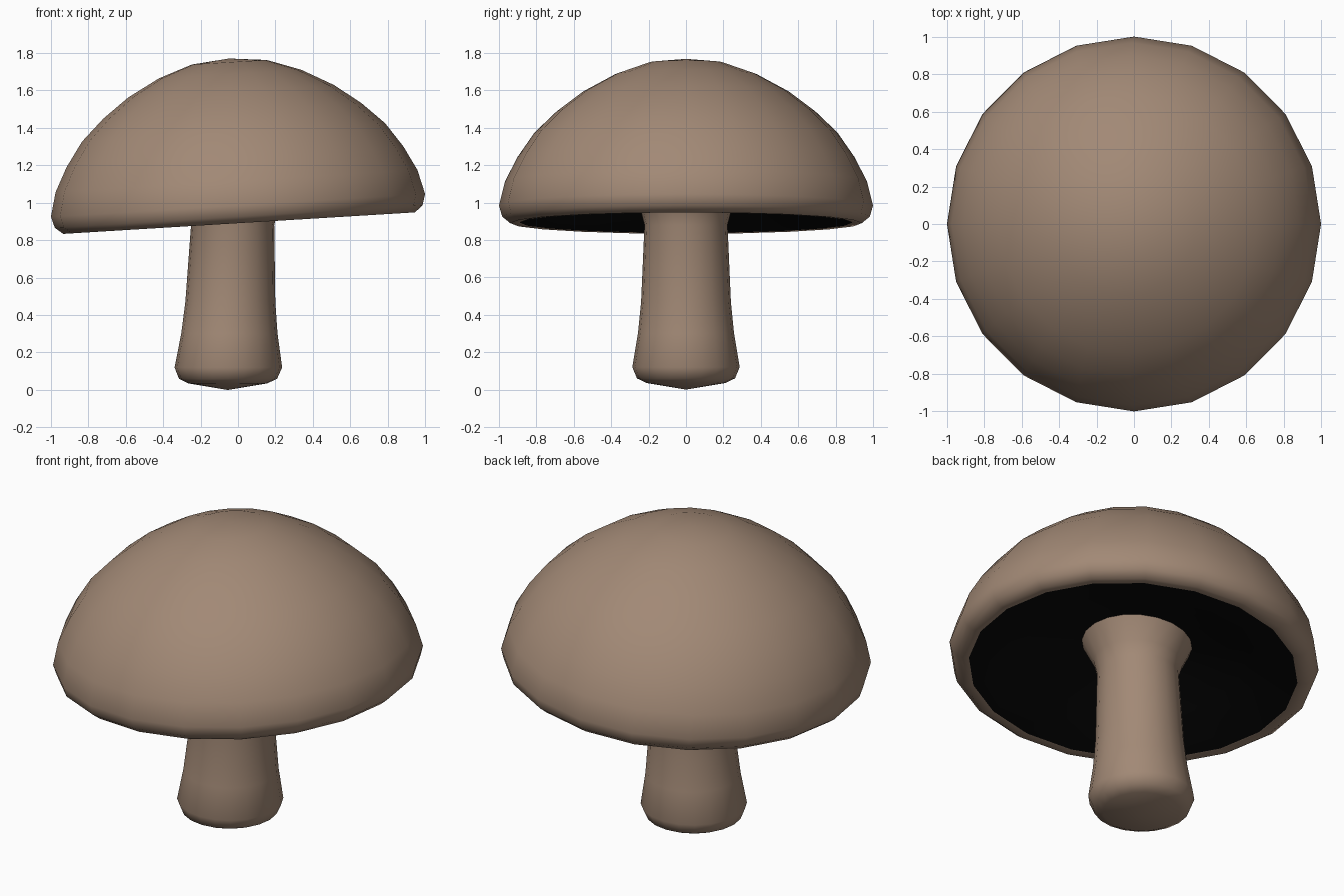
import bpy, bmesh, math
from mathutils import Matrix

if "Cube" in bpy.data.objects:
    bpy.data.objects.remove(bpy.data.objects["Cube"])

SIDES = 20
TILT = Matrix.Rotation(math.radians(-3.5), 3, 'Y')


def material(name, color):
    m = bpy.data.materials.new(name)
    m.diffuse_color = (*color, 1)
    m.use_nodes = True
    m.node_tree.nodes["Principled BSDF"].inputs["Base Color"].default_value = m.diffuse_color
    return m


brown = material("brown_skin", (0.36, 0.25, 0.18))
black = material("dark_underside", (0.003, 0.003, 0.003))


def lathe(name, profile, mats, dark_rows=0):
    """Spin (radius, z) points, listed bottom to top; radius 0 makes a pole."""
    bm = bmesh.new()
    rings = []
    for r, z in profile:
        if r == 0:
            rings.append([bm.verts.new((0, 0, z))] * SIDES)
        else:
            rings.append([bm.verts.new((r * math.cos(2 * math.pi * i / SIDES),
                                        r * math.sin(2 * math.pi * i / SIDES), z))
                          for i in range(SIDES)])
    for row, (a, b) in enumerate(zip(rings, rings[1:])):
        for i in range(SIDES):
            j = (i + 1) % SIDES
            f = bm.faces.new(list(dict.fromkeys((a[i], a[j], b[j], b[i]))))
            f.material_index = 1 if row < dark_rows else 0
    me = bpy.data.meshes.new(name)
    bm.to_mesh(me)
    bm.free()
    for m in mats:
        me.materials.append(m)
    ob = bpy.data.objects.new(name, me)
    bpy.context.collection.objects.link(ob)
    me.shade_smooth()
    return ob


# Cap: concave dark underside, rounded lip, dome; tilted about the rim centre
cap = lathe("cap", [(0.28, 0.087), (0.6, 0.01), (0.89, -0.092), (0.94, -0.095),
                    (0.983, -0.06), (1.0, 0.0), (0.967, 0.13), (0.9, 0.26),
                    (0.81, 0.39), (0.69, 0.505), (0.55, 0.61), (0.38, 0.702),
                    (0.2, 0.765), (0, 0.785)], [brown, black], dark_rows=2)
for v in cap.data.vertices:
    v.co = TILT @ v.co
    v.co.z += 0.985

# Stem: bulbous foot, slight lean, flared top following the cap's tilt
stem = lathe("stem", [(0, 0), (0.21, 0.035), (0.262, 0.06), (0.287, 0.12),
                      (0.257, 0.3), (0.24, 0.47), (0.222, 0.88), (0.24, 0.95),
                      (0.3, 1.07)], [brown])
for v in stem.data.vertices:
    lean = -0.055 + 0.03 * v.co.z
    if v.co.z > 0.9:
        v.co.z += 0.06 * v.co.x
    v.co.x += lean
